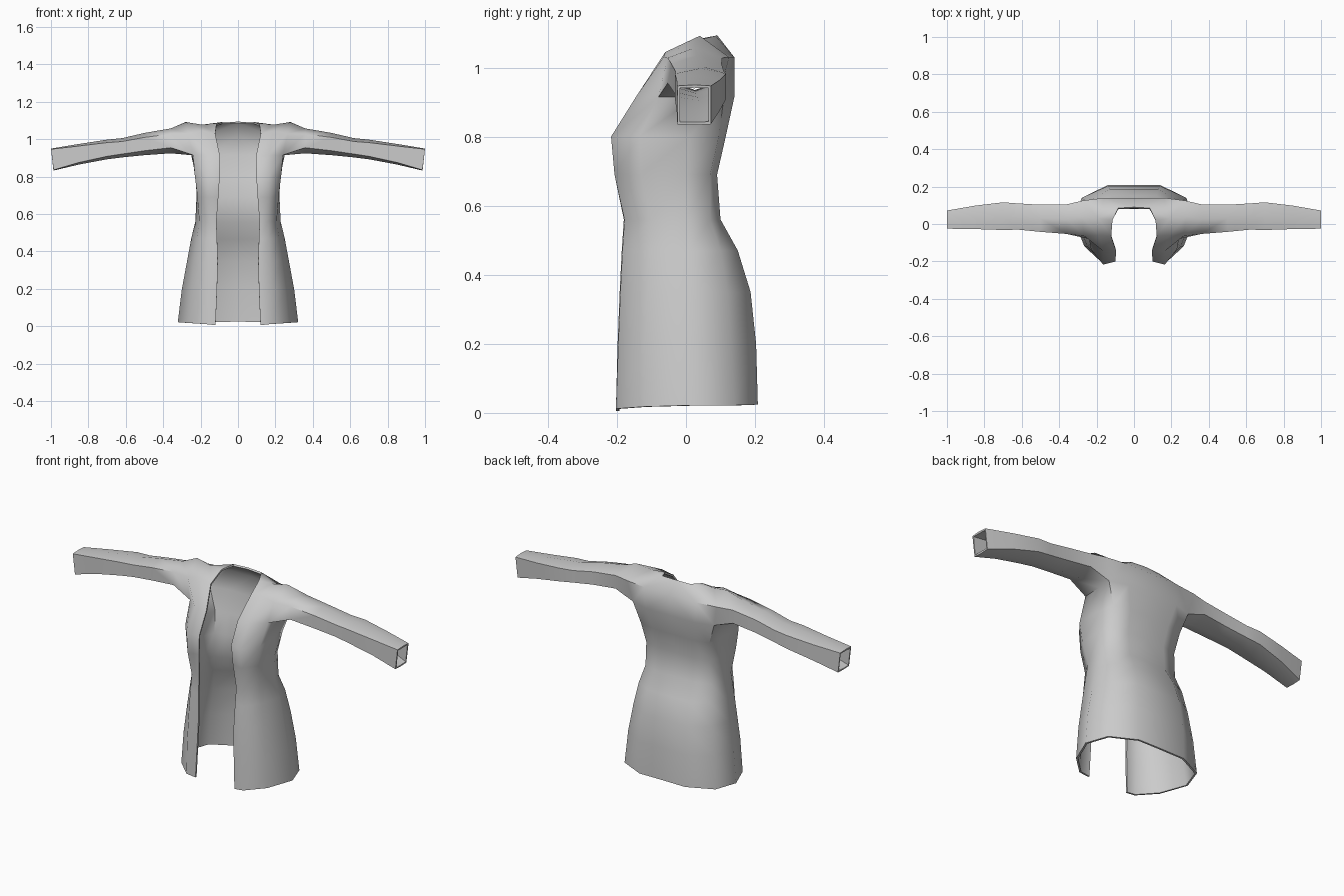
import bpy, bmesh

if "Cube" in bpy.data.objects:
    bpy.data.objects.remove(bpy.data.objects["Cube"])

grey = bpy.data.materials.new("grey cloth")
grey.diffuse_color = (0.6, 0.6, 0.6, 1)
grey.use_nodes = True
grey.node_tree.nodes["Principled BSDF"].inputs["Base Color"].default_value = grey.diffuse_color

bm = bmesh.new()


def row(points):
    return [bm.verts.new(p) for p in points]


def body_row(z, edge, front, side_front, side, side_back, back, centre):
    # half cross-section from the open front edge round to the centre back
    pts = [edge, front, side_front, side, side_back, back, (0, centre)]
    return row([(x, y, z) for x, y in pts])


def bridge(a, b, closed=False):
    n = len(a)
    for i in range(n if closed else n - 1):
        j = (i + 1) % n
        bm.faces.new((a[i], a[j], b[j], b[i]))


# torso from hem to armpit
rows = [
    body_row(.022, (.12, -.203), (.175, -.203), (.265, -.12), (.322, .02), (.28, .14), (.14, .208), .208),
    body_row(.20, (.112, -.198), (.175, -.196), (.25, -.12), (.30, .01), (.265, .13), (.14, .203), .203),
    body_row(.35, (.108, -.192), (.17, -.19), (.235, -.11), (.272, .01), (.24, .12), (.13, .187), .187),
    body_row(.47, (.112, -.186), (.165, -.184), (.22, -.105), (.25, .01), (.22, .1), (.12, .15), .15),
    body_row(.56, (.115, -.18), (.16, -.178), (.207, -.10), (.228, .0), (.2, .07), (.11, .10), .10),
    body_row(.69, (.105, -.195), (.165, -.207), (.217, -.13), (.222, .0), (.195, .07), (.11, .09), .09),
    body_row(.80, (.098, -.200), (.165, -.217), (.23, -.135), (.225, .01), (.21, .095), (.12, .115), .115),
    body_row(.915, (.097, -.14), (.165, -.145), (.24, -.08), (.245, .03), (.25, .11), (.15, .14), .14),
]
for v, z in zip(rows[0], (.006, .012, .018, .022, .022, .024, .025)):
    v.co.z = z
for a, b in zip(rows, rows[1:]):
    bridge(a, b)

# chest, upper back and shoulder
top = rows[-1]
chest = row([(.122, -.065, 1.03), (.19, -.06, 1.045), (.265, -.065, 1.03)])
upper_back = row([(.275, .125, 1.03), (.16, .14, 1.03), (0, .14, 1.03)])
shoulder = row([(.115, .02, 1.08), (.19, .03, 1.078), (.28, .04, 1.092)])
neck = row([(.085, .085, 1.092), (0, .09, 1.094)])
bridge(top[:3], chest)
bridge(chest, shoulder)
bridge(top[4:], upper_back)
bridge(upper_back[1:], neck)
bm.faces.new((upper_back[0], upper_back[1], shoulder[1], shoulder[2]))
bm.faces.new((upper_back[1], neck[0], shoulder[1]))
bm.faces.new((neck[0], shoulder[0], shoulder[1]))

# sleeve: rings from the armhole out to the cuff
ring = [top[3], top[2], chest[2], shoulder[2], upper_back[0], top[4]]
sleeve = [  # x, front, back, bottom, top, squareness
    (.36, -.053, .105, .925, 1.058, .55),
    (.50, -.042, .103, .915, 1.034, .6),
    (.62, -.030, .110, .903, 1.006, .65),
    (.70, -.032, .116, .893, .998, .7),
    (.85, -.027, .098, .865, .975, .8),
    (1.0, -.025, .072, .833, .95, .95),
]
for x, y0, y1, z0, z1, s in sleeve:
    yc, zc, rz = (y0 + y1) / 2, (z0 + z1) / 2, (z1 - z0) / 2
    low, high = zc - s * rz, zc + s * rz
    new = row([(x, yc, z0), (x, y0, low), (x, y0, high),
               (x, yc, z1), (x, y1, high), (x, y1, low)])
    bridge(ring, new, closed=True)
    ring = new
for v in ring:  # slightly slanted cuff
    v.co.x -= (.95 - v.co.z) * .12

bmesh.ops.recalc_face_normals(bm, faces=bm.faces)
# make the cloth face outwards
bm.faces.ensure_lookup_table()
if bm.faces[0].normal.y > 0:
    bmesh.ops.reverse_faces(bm, faces=bm.faces)

mesh = bpy.data.meshes.new("jacket")
bm.to_mesh(mesh)
bm.free()
mesh.materials.append(grey)
jacket = bpy.data.objects.new("jacket", mesh)
bpy.context.collection.objects.link(jacket)
bpy.context.view_layer.objects.active = jacket
jacket.select_set(True)

# other half, then cloth thickness
mirror = jacket.modifiers.new("mirror", "MIRROR")
mirror.use_clip = True
cloth = jacket.modifiers.new("cloth", "SOLIDIFY")
cloth.thickness = .01
cloth.offset = -1
for m in ("mirror", "cloth"):
    bpy.ops.object.modifier_apply(modifier=m)
bpy.ops.object.shade_smooth_by_angle(angle=1.1)
